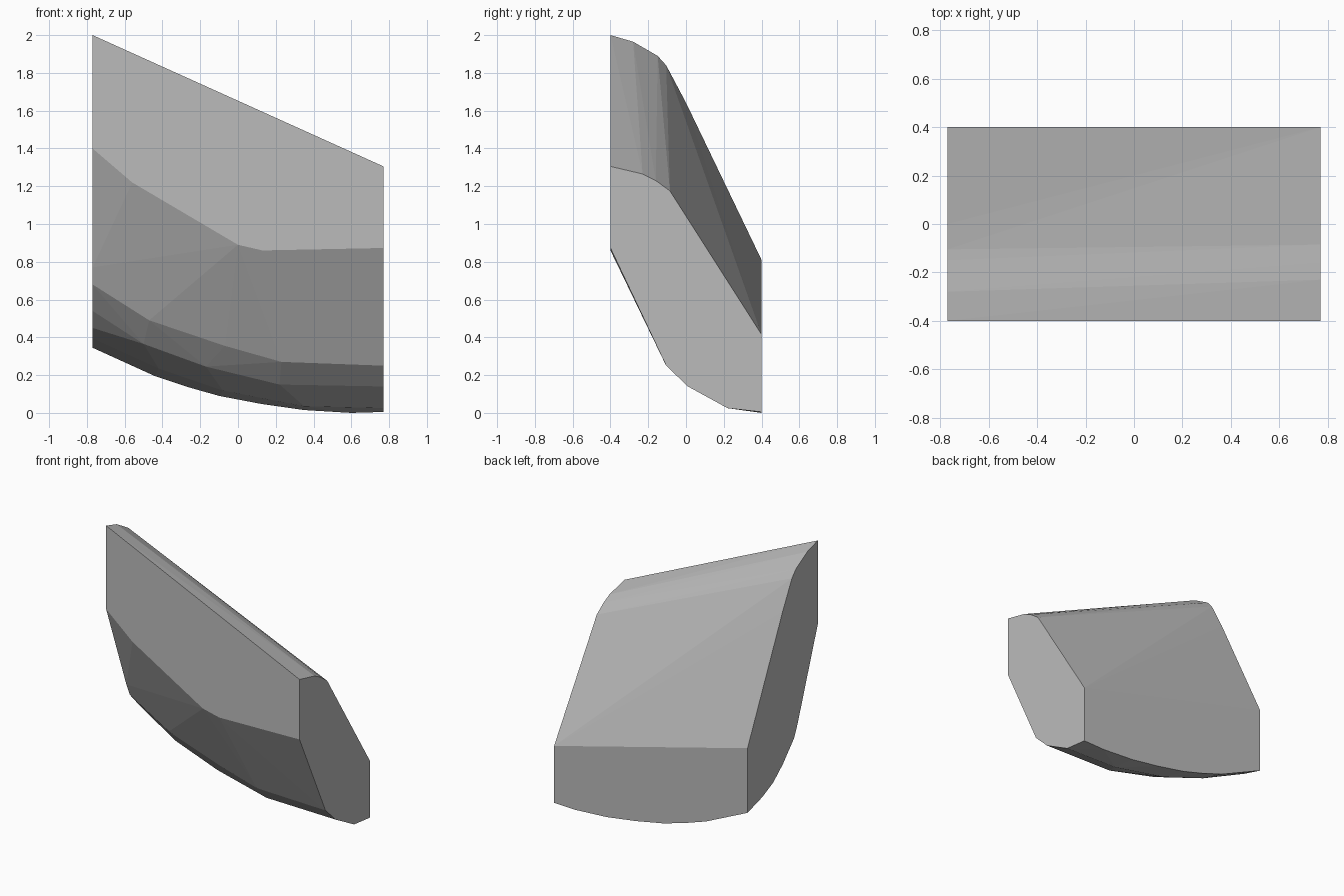
import bpy, bmesh

if "Cube" in bpy.data.objects:
    bpy.data.objects.remove(bpy.data.objects["Cube"])

# End profiles as (y, z), upper then lower
LEFT = [(-.4, 2), (-.28, 1.965), (-.15, 1.89), (-.105, 1.84), (0, 1.642), (.4, .81),
        (.4, .345), (.23, .395), (.11, .45), (0, .54), (-.13, .68), (-.17, .77), (-.4, 1.4)]
RIGHT = [(-.4, 1.305), (-.23, 1.265), (-.16, 1.23), (-.085, 1.175), (.4, .415),
         (.4, .005), (.22, .025), (.01, .14), (-.105, .25), (-.4, .873)]

# Rows along the curved underside as (x, z) at a given depth y
FRONT_EDGE = [(-.56, 1.22), (0, .89), (.13, .86)]
UPPER_ROW = [(-.55, .56), (-.47, .49), (-.07, .355), (.23, .27)]
LOWER_ROW = [(-.5, .365), (-.17, .245), (.22, .15)]
KEEL_ROW = [(-.42, .235), (-.08, .118), (.35, .035)]
BACK_EDGE = [(-.44, .195), (-.27, .138), (-.1, .09), (.12, .048), (.35, .015), (.6, 0)]

points = [(-.77, y, z) for y, z in LEFT] + [(.77, y, z) for y, z in RIGHT]
for y, row in ((-.4, FRONT_EDGE), (-.115, UPPER_ROW), (.01, LOWER_ROW),
               (.22, KEEL_ROW), (.4, BACK_EDGE)):
    points += [(x, y, z) for x, z in row]

# Faceted stone chunk wrapped around the profiles
bm = bmesh.new()
for p in points:
    bm.verts.new(p)
hull = bmesh.ops.convex_hull(bm, input=bm.verts[:])
loose = [v for v in bm.verts if not v.link_faces]
bmesh.ops.delete(bm, geom=loose, context='VERTS')
bmesh.ops.dissolve_limit(bm, angle_limit=.01, verts=bm.verts[:], edges=bm.edges[:])
bmesh.ops.recalc_face_normals(bm, faces=bm.faces[:])
mesh = bpy.data.meshes.new("stone_chunk")
bm.to_mesh(mesh)
bm.free()

# Single stone colour
grey = bpy.data.materials.new("stone grey")
grey.diffuse_color = (.5, .5, .5, 1)
grey.use_nodes = True
grey.node_tree.nodes["Principled BSDF"].inputs["Base Color"].default_value = grey.diffuse_color
mesh.materials.append(grey)
chunk = bpy.data.objects.new("stone_chunk", mesh)
bpy.context.collection.objects.link(chunk)
